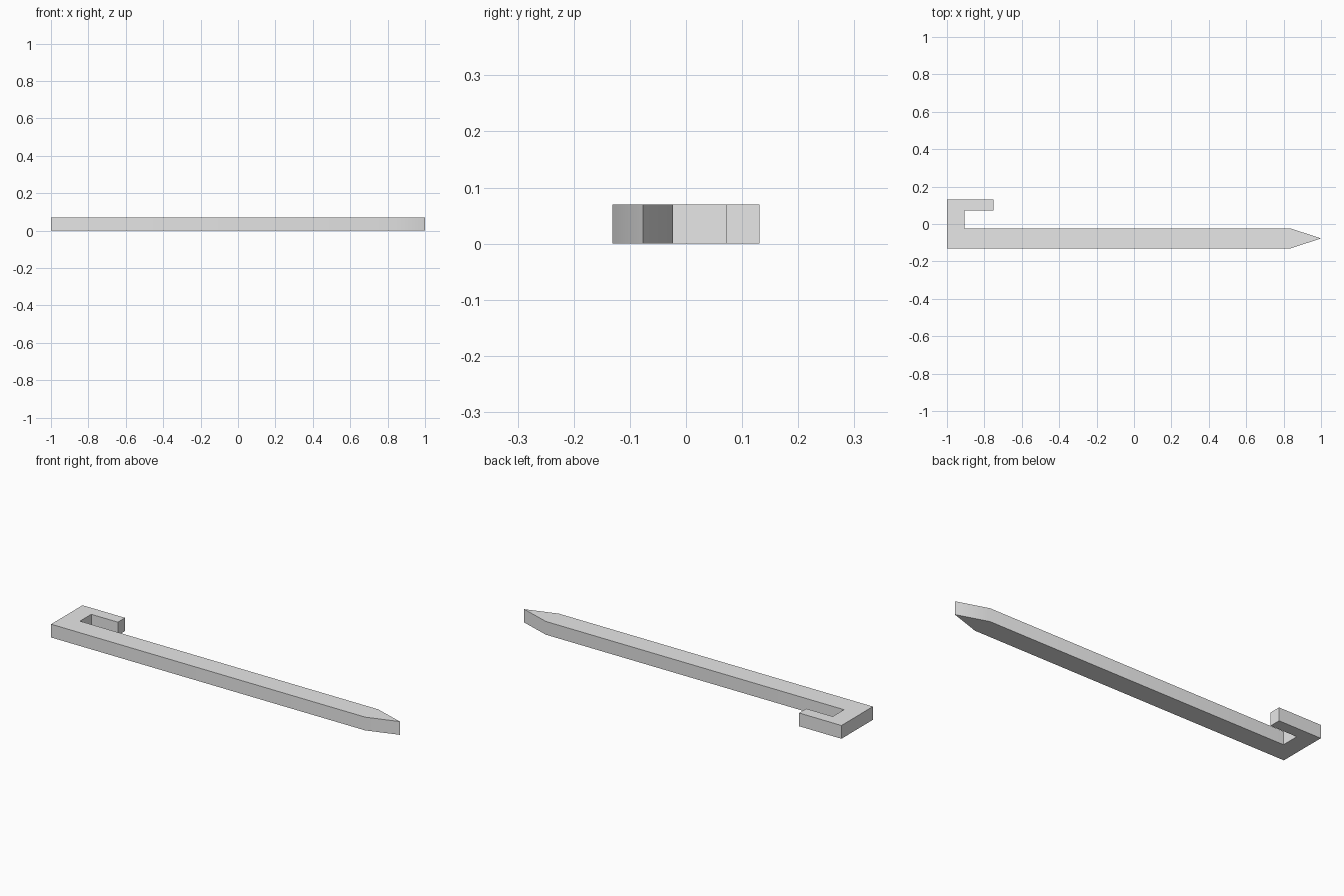
import bpy
import bmesh
import math

cube = bpy.data.objects.get("Cube")
if cube:
    bpy.data.objects.remove(cube, do_unlink=True)

THICKNESS = 0.07

# One plain grey for the whole part
grey = bpy.data.materials.new("light grey")
grey.use_nodes = True
colour = (0.8, 0.8, 0.8, 1.0)
grey.diffuse_color = colour
grey.node_tree.nodes["Principled BSDF"].inputs["Base Color"].default_value = colour

# Outline seen from above: pointed bar with a hooked end
outline = [
    (-1.0, -0.131), (0.835, -0.131), (1.0, -0.077), (0.835, -0.023),
    (-0.907, -0.023), (-0.907, 0.071), (-0.752, 0.071), (-0.752, 0.131),
    (-1.0, 0.131),
]

# Extrude the outline upwards into a solid
bm = bmesh.new()
base = bm.faces.new([bm.verts.new((x, y, 0)) for x, y in outline])
top = bmesh.ops.extrude_face_region(bm, geom=[base], use_keep_orig=True)
top_verts = [v for v in top["geom"] if isinstance(v, bmesh.types.BMVert)]
bmesh.ops.translate(bm, vec=(0, 0, THICKNESS), verts=top_verts)
bmesh.ops.recalc_face_normals(bm, faces=bm.faces)

mesh = bpy.data.meshes.new("hooked_stake")
bm.to_mesh(mesh)
bm.free()
mesh.materials.append(grey)
stake = bpy.data.objects.new("hooked_stake", mesh)
bpy.context.collection.objects.link(stake)

# Soften the shallow bends into the point, keep the square edges sharp
bpy.ops.object.select_all(action="DESELECT")
stake.select_set(True)
bpy.context.view_layer.objects.active = stake
bpy.ops.object.shade_smooth_by_angle(angle=math.radians(30))
